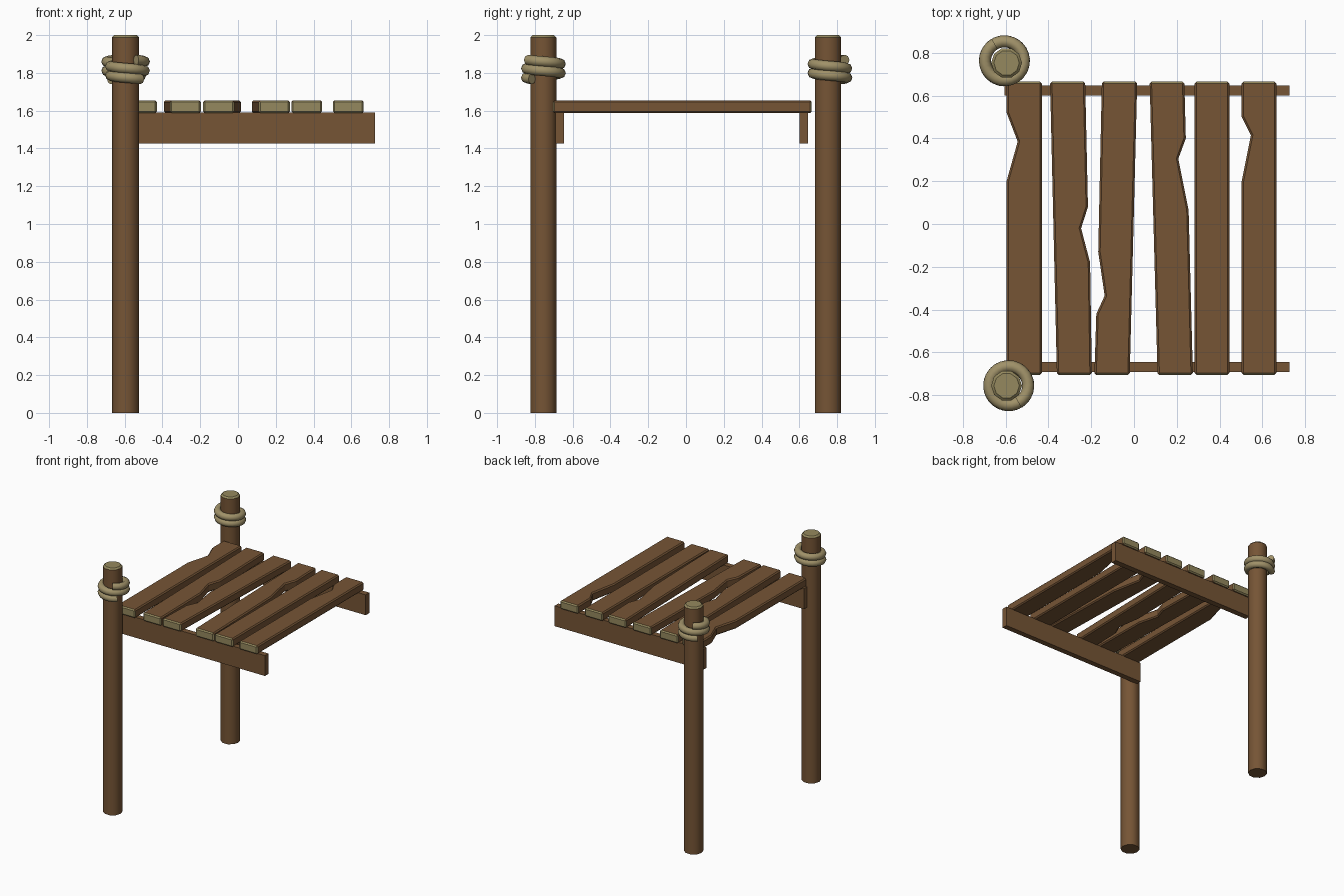
import bpy, bmesh, math
from mathutils import Vector

if "Cube" in bpy.data.objects:
    bpy.data.objects.remove(bpy.data.objects["Cube"])


def material(name, rgb):
    m = bpy.data.materials.new(name)
    m.diffuse_color = (*rgb, 1)
    m.use_nodes = True
    m.node_tree.nodes["Principled BSDF"].inputs["Base Color"].default_value = m.diffuse_color
    return m


BROWN = material("brown wood", (0.18, 0.09, 0.036))
CUT = material("pale cut wood", (0.30, 0.25, 0.112))
ROPE = material("tan rope", (0.35, 0.283, 0.14))


def finish(bm, name, mats, smooth=None):
    bmesh.ops.recalc_face_normals(bm, faces=bm.faces)
    me = bpy.data.meshes.new(name)
    bm.to_mesh(me)
    bm.free()
    ob = bpy.data.objects.new(name, me)
    bpy.context.collection.objects.link(ob)
    for m in mats:
        me.materials.append(m)
    if smooth:
        me.shade_smooth()
        bpy.ops.object.select_all(action='DESELECT')
        ob.select_set(True)
        bpy.context.view_layer.objects.active = ob
        bpy.ops.object.shade_smooth_by_angle(angle=smooth)
    return ob


def prism(outline, z0, z1):
    """Extrude a flat outline upwards."""
    bm = bmesh.new()
    f = bm.faces.new([bm.verts.new((x, y, z0)) for x, y in outline])
    top = bmesh.ops.extrude_face_region(bm, geom=[f])['geom']
    for v in top:
        if isinstance(v, bmesh.types.BMVert):
            v.co.z = z1
    bmesh.ops.recalc_face_normals(bm, faces=bm.faces)
    return bm


def post(name, cx, cy):
    n, r = 10, 0.072
    ring = [(cx + r * math.cos(2 * math.pi * i / n), cy + r * math.sin(2 * math.pi * i / n))
            for i in range(n)]
    bm = prism(ring, 0, 2)
    rim = [e for e in bm.edges if all(v.co.z > 1.9 for v in e.verts)]
    bmesh.ops.bevel(bm, geom=rim, offset=0.012, segments=1, affect='EDGES')
    bm.normal_update()
    for f in bm.faces:              # pale sawn top
        f.material_index = int(f.normal.z > 0.5)
    finish(bm, name, [BROWN, CUT], math.radians(40))


def rope(name, cx, cy, start):
    """Tube swept along a two-turn coil, descending anticlockwise."""
    steps, sides, r, t, turns = 48, 8, 0.091, 0.028, 2.05
    bm = bmesh.new()
    rings = []
    for i in range(steps + 1):
        u = i / steps
        a = start + u * turns * 2 * math.pi
        out = Vector((math.cos(a), math.sin(a), 0))
        c = Vector((cx, cy, 1.868 - 0.1 * u)) + out * r
        rings.append([bm.verts.new(c + out * t * math.cos(b) + Vector((0, 0, t * math.sin(b))))
                      for b in (2 * math.pi * k / sides for k in range(sides))])
    for p, q in zip(rings, rings[1:]):
        for k in range(sides):
            j = (k + 1) % sides
            bm.faces.new((p[k], p[j], q[j], q[k]))
    bm.faces.new(rings[0])
    bm.faces.new(rings[-1])
    finish(bm, name, [ROPE], math.radians(50))


def plank(name, back, front, left=(), right=()):
    """back/front = x range at each end; left/right = chipped edge points, back to front."""
    yb, yf = 0.665, -0.705
    outline = [(back[0], yb), *left, (front[0], yf), (front[1], yf), *reversed(right), (back[1], yb)]
    bm = prism(outline, 1.587, 1.655)
    sharp = [e for e in bm.edges if e.calc_face_angle(0) > math.radians(60)]
    bmesh.ops.bevel(bm, geom=sharp, offset=0.009, segments=1, affect='EDGES')
    bm.normal_update()
    for f in bm.faces:              # pale sawn ends
        f.material_index = int(abs(f.normal.y) > 0.6)
    finish(bm, name, [BROWN, CUT])


# posts with rope coils
post("front_post", -0.595, -0.755)
post("back_post", -0.595, 0.752)
rope("front_rope", -0.585, -0.755, math.radians(-60))
rope("back_rope", -0.605, 0.762, math.radians(120))

# support beams
for name, y0, y1 in (("front_beam", -0.69, -0.645), ("back_beam", 0.60, 0.647)):
    finish(prism([(-0.605, y0), (0.725, y0), (0.725, y1), (-0.605, y1)], 1.425, 1.59),
           name, [BROWN])

# deck planks, some skewed and chipped
plank("plank_1", (-0.595, -0.43), (-0.595, -0.43),
      left=[(-0.595, 0.52), (-0.543, 0.385), (-0.595, 0.2)])
plank("plank_2", (-0.392, -0.228), (-0.36, -0.197),
      right=[(-0.215, 0.08), (-0.247, -0.02), (-0.205, -0.18)])
plank("plank_3", (-0.15, 0.015), (-0.185, -0.02),
      left=[(-0.167, -0.13), (-0.137, -0.335), (-0.176, -0.42)])
plank("plank_4", (0.073, 0.235), (0.11, 0.275),
      right=[(0.242, 0.40), (0.207, 0.305), (0.255, 0.065)])
plank("plank_5", (0.283, 0.445), (0.283, 0.445))
plank("plank_6", (0.503, 0.665), (0.503, 0.665),
      left=[(0.503, 0.5), (0.546, 0.415), (0.503, 0.2)])
